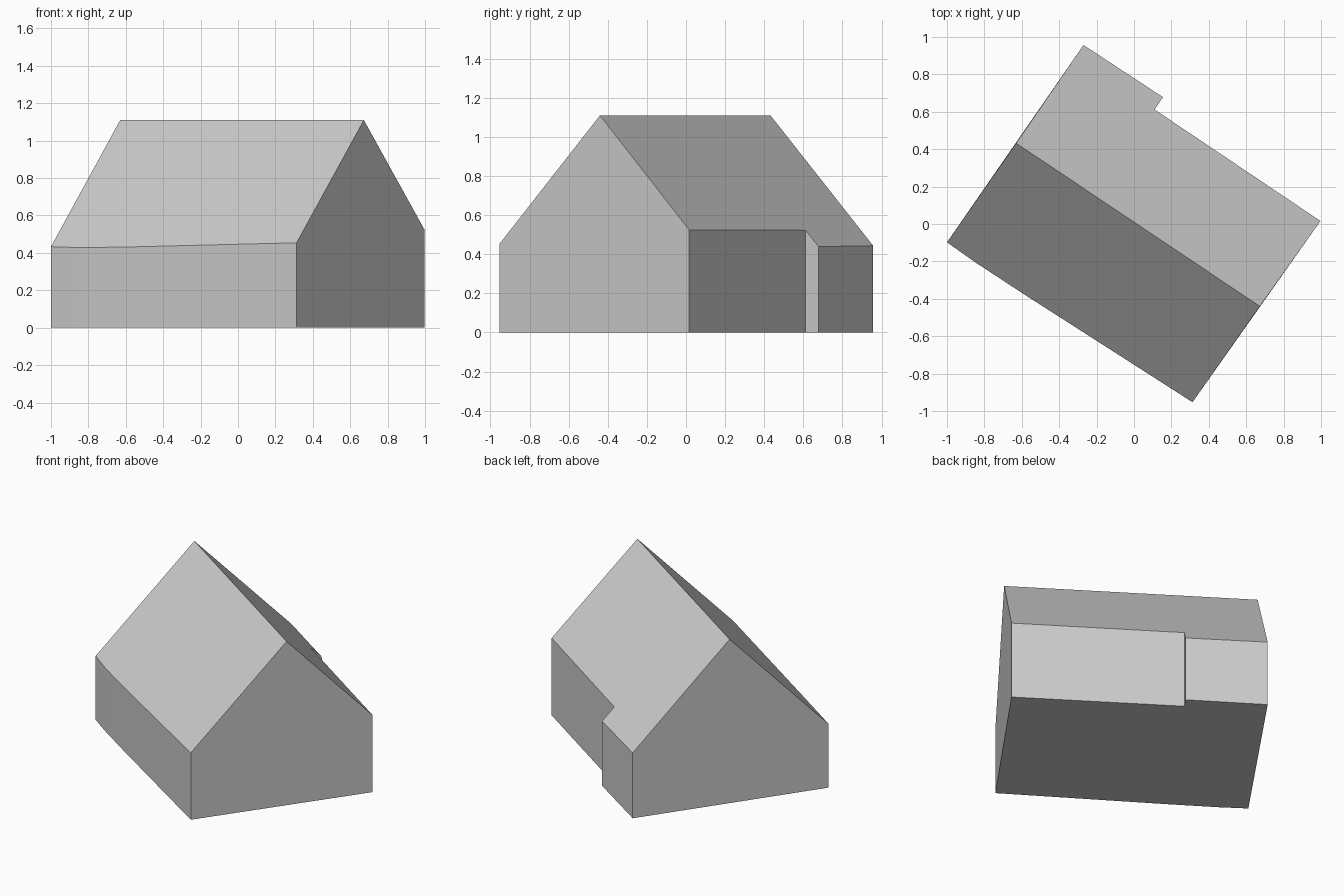
import bpy
from mathutils import Vector

cube = bpy.data.objects.get("Cube")
if cube:
    bpy.data.objects.remove(cube, do_unlink=True)

grey = bpy.data.materials.new("light grey")
grey.use_nodes = True
colour = (0.6, 0.6, 0.6, 1)
grey.diffuse_color = colour
grey.node_tree.nodes["Principled BSDF"].inputs["Base Color"].default_value = colour

# Ridge ends and the roof pitch (rise per unit of run)
RIDGE_Z, PITCH = 1.11, 1.047
ridge = [Vector((-0.63, 0.432, RIDGE_Z)), Vector((0.673, -0.44, RIDGE_Z))]
along = (ridge[1] - ridge[0]).normalized()
across = Vector((-along.y, along.x, 0))

# Footprint edges below the two eaves, counter-clockwise
front_edge = [(-1, -0.098), (-0.85, -0.204), (-0.6, -0.368), (0.313, -0.953)]
back_edge = [(0.997, 0.016), (0.11, 0.612), (0.155, 0.678), (-0.27, 0.957)]


def ground(p):
    return Vector((p[0], p[1], 0))


def eave(p):
    """Point on the roof slope above a footprint corner."""
    run = abs((ground(p) - ridge[0]).dot(across))
    return Vector((p[0], p[1], RIDGE_Z - PITCH * run))


def add_part(name, polygons):
    """Flat-faced object from polygons, sharing equal corners."""
    corners, faces = {}, []
    for poly in polygons:
        faces.append([corners.setdefault(tuple(v), len(corners)) for v in poly])
    mesh = bpy.data.meshes.new(name)
    mesh.from_pydata(list(corners), [], faces)
    mesh.materials.append(grey)
    obj = bpy.data.objects.new(name, mesh)
    bpy.context.collection.objects.link(obj)
    return obj


def wall(a, b):
    return [ground(a), ground(b), eave(b), eave(a)]


def gable(a, b, peak):
    return [ground(a), ground(b), eave(b), peak, eave(a)]


# Long walls under the eaves
for name, edge in (("front_wall", front_edge), ("back_wall", back_edge)):
    add_part(name, [wall(a, b) for a, b in zip(edge, edge[1:])])

# Gable end walls
add_part("left_gable", [gable(front_edge[-1], back_edge[0], ridge[1])])
add_part("right_gable", [gable(back_edge[-1], front_edge[0], ridge[0])])

# Roof slopes and floor
add_part("front_roof", [[eave(p) for p in front_edge] + [ridge[1], ridge[0]]])
add_part("back_roof", [[eave(p) for p in back_edge] + [ridge[0], ridge[1]]])
add_part("floor", [[ground(p) for p in reversed(front_edge + back_edge)]])
